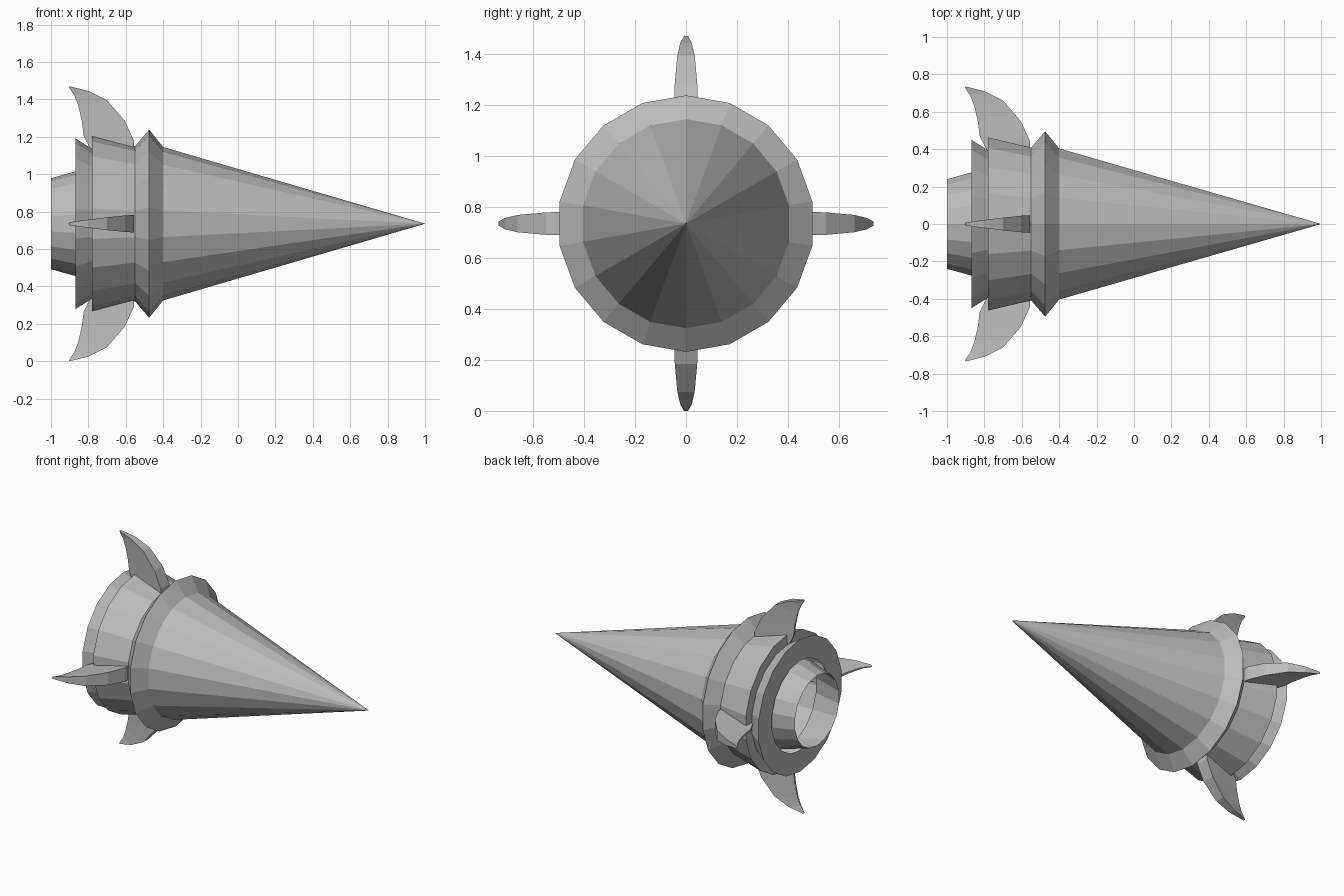
import bpy
import bmesh
from math import pi, sin, cos
from mathutils import Matrix, Vector

AXIS_Z = 0.735
SIDES = 18

cube = bpy.data.objects.get("Cube")
if cube:
    bpy.data.objects.remove(cube, do_unlink=True)

# One plain grey for everything
grey = bpy.data.materials.new("grey")
grey.use_nodes = True
colour = (0.5, 0.5, 0.5, 1)
grey.diffuse_color = colour
grey.node_tree.nodes["Principled BSDF"].inputs["Base Color"].default_value = colour


def finish(bm, name, rotation=0):
    """Turn a bmesh into a flat shaded object, set around the long axis."""
    bm.transform(Matrix.Translation((0, 0, AXIS_Z)) @ Matrix.Rotation(rotation, 4, 'X'))
    mesh = bpy.data.meshes.new(name)
    bm.to_mesh(mesh)
    bm.free()
    mesh.materials.append(grey)
    obj = bpy.data.objects.new(name, mesh)
    bpy.context.collection.objects.link(obj)
    return obj


def lathe(name, profile):
    """Revolve (x, radius) points, listed from nose to tail, around X."""
    bm = bmesh.new()
    rings = []
    for x, r in profile:
        angles = [pi / 2 + 2 * pi * j / SIDES for j in range(SIDES)]
        if r == 0:
            rings.append([bm.verts.new((x, 0, 0))] * SIDES)
        else:
            rings.append([bm.verts.new((x, r * cos(a), r * sin(a))) for a in angles])
    for a, b in zip(rings, rings[1:]):
        for j in range(SIDES):
            k = (j + 1) % SIDES
            corners = [a[j], b[j], b[k], a[k]]
            bm.faces.new(list(dict.fromkeys(corners)))
    return finish(bm, name)


# Hull: long nose cone, flared collar, two stepped bands and the rear plate
lathe("hull", [(1, 0), (-0.4, 0.41), (-0.475, 0.503), (-0.55, 0.415),
               (-0.78, 0.47), (-0.78, 0.40), (-0.87, 0.457), (-0.87, 0.31)])

# Open tapered exhaust tube
lathe("exhaust_nozzle", [(-0.78, 0.305), (-1, 0.243)])


def fin(name, rotation):
    """Swept fin with a broad front edge and a thin rear edge."""
    # front x, front height, rear x, rear height, half width
    stations = [(-0.555, 0.36, -0.77, 0.36, 0.047),
                (-0.555, 0.44, -0.825, 0.47, 0.047),
                (-0.605, 0.55, -0.835, 0.55, 0.044),
                (-0.70, 0.66, -0.855, 0.635, 0.034),
                (-0.80, 0.71, -0.875, 0.685, 0.022),
                (-0.90, 0.735, -0.905, 0.732, 0.008)]
    bm = bmesh.new()
    loops = []
    for fx, fz, rx, rz, w in stations:
        t = w * 0.15
        loops.append([bm.verts.new(Vector(p)) for p in
                      ((fx, -w, fz), (fx, w, fz), (rx, t, rz), (rx, -t, rz))])
    for a, b in zip(loops, loops[1:]):
        for i in range(4):
            j = (i + 1) % 4
            bm.faces.new((a[i], a[j], b[j], b[i]))
    bm.faces.new(loops[0][::-1])
    bm.faces.new(loops[-1])
    bmesh.ops.recalc_face_normals(bm, faces=bm.faces)
    return finish(bm, name, rotation)


# Four fins, a quarter turn apart
for i, side in enumerate(("top", "front", "bottom", "back")):
    fin(side + "_fin", i * pi / 2)
